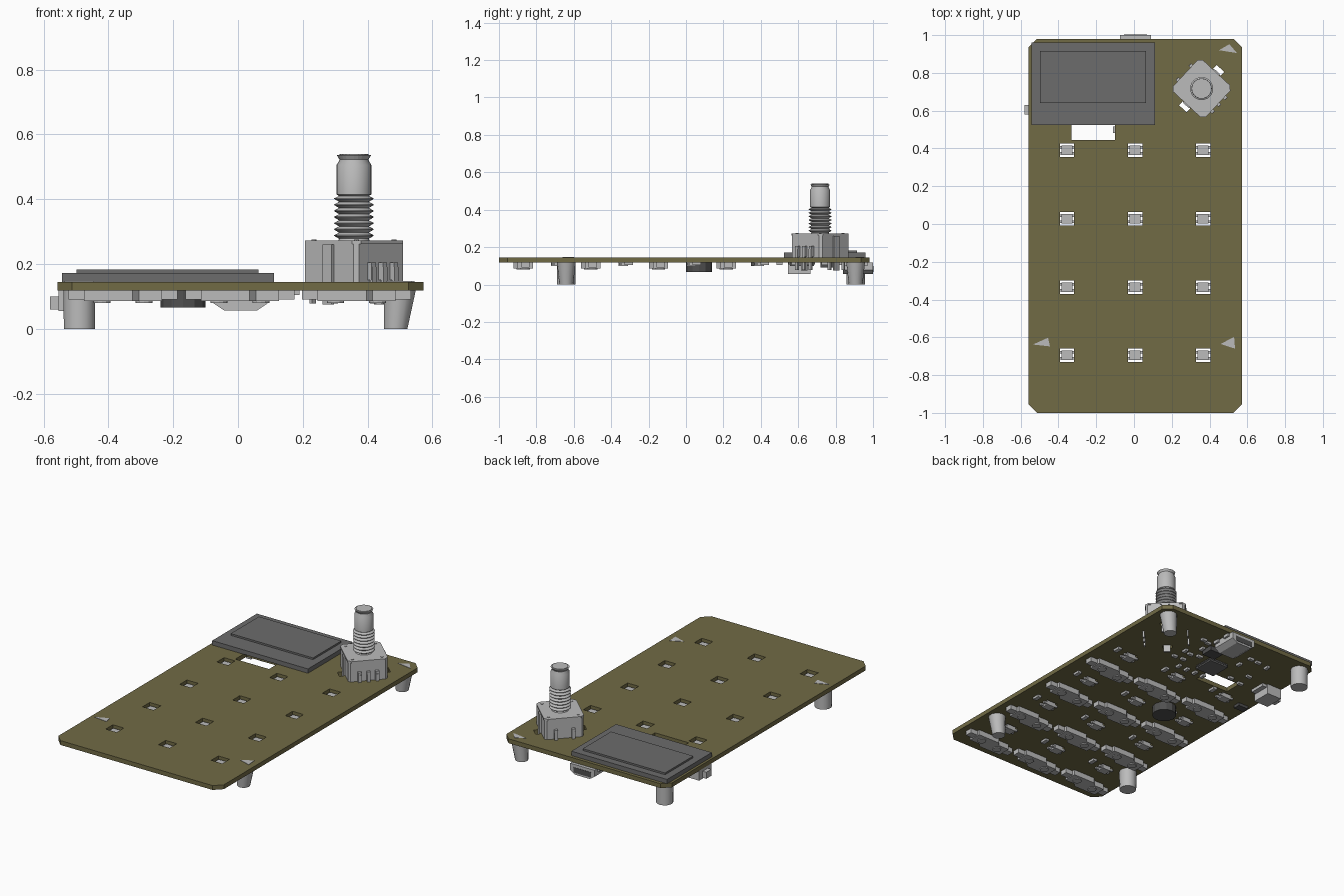
import bpy, bmesh, math, random
from mathutils import Matrix, Vector

cube = bpy.data.objects.get("Cube")
if cube:
    bpy.data.objects.remove(cube, do_unlink=True)


def material(name, r, g, b):
    m = bpy.data.materials.new(name)
    m.use_nodes = True
    m.diffuse_color = (r, g, b, 1)
    m.node_tree.nodes["Principled BSDF"].inputs["Base Color"].default_value = (r, g, b, 1)
    return m


OLIVE = material("olive board", .165, .145, .06)
METAL = material("light grey", .5, .5, .5)
GREY = material("screen grey", .15, .15, .15)
DARK = material("dark grey", .08, .08, .08)

BOTTOM, TOP = .118, .145   # board faces
random.seed(4)


def finish(name, bm, mat, smooth=False):
    bmesh.ops.recalc_face_normals(bm, faces=bm.faces)
    me = bpy.data.meshes.new(name)
    bm.to_mesh(me)
    bm.free()
    me.materials.append(mat)
    ob = bpy.data.objects.new(name, me)
    bpy.context.collection.objects.link(ob)
    if smooth:
        bpy.ops.object.select_all(action="DESELECT")
        ob.select_set(True)
        bpy.context.view_layer.objects.active = ob
        bpy.ops.object.shade_smooth_by_angle(angle=math.radians(35))
    return ob


def add_box(bm, x, y, z0, z1, w, d, turn=0):
    mat = (Matrix.Translation((x, y, (z0 + z1) / 2)) @ Matrix.Rotation(turn, 4, "Z")
           @ Matrix.Diagonal((w, d, z1 - z0, 1)))
    bmesh.ops.create_cube(bm, size=1, matrix=mat)


def add_prism(bm, points, z0, z1, place=Matrix()):
    # extrude a flat outline along its local z
    face = bm.faces.new([bm.verts.new(place @ Vector((x, y, z0))) for x, y in points])
    top = bmesh.ops.extrude_face_region(bm, geom=[face])["geom"]
    move = place.to_3x3() @ Vector((0, 0, z1 - z0))
    bmesh.ops.translate(bm, vec=move, verts=[g for g in top if isinstance(g, bmesh.types.BMVert)])


def add_tube(bm, x, y, z0, z1, r0, r1, sides=16, lean=0):
    made = bmesh.ops.create_cone(bm, cap_ends=True, segments=sides, radius1=r0, radius2=r1,
                                 depth=z1 - z0, matrix=Matrix.Translation((x, y, (z0 + z1) / 2)))
    for v in made["verts"]:
        if v.co.z < (z0 + z1) / 2:
            v.co.x += lean


def lathe(name, x, y, profile, mat, sides=24):
    bm = bmesh.new()
    rings = []
    for r, z in profile:
        rings.append([bm.verts.new((x + r * math.cos(a), y + r * math.sin(a), z))
                      for a in (math.tau * i / sides for i in range(sides))])
    for low, high in zip(rings, rings[1:]):
        for i in range(sides):
            j = (i + 1) % sides
            bm.faces.new((low[i], low[j], high[j], high[i]))
    bm.faces.new(rings[0][::-1])
    bm.faces.new(rings[-1])
    return finish(name, bm, mat, True)


def cut(target, bm):
    cutter = finish("cutter", bm, DARK)
    cutter.hide_render = True
    mod = target.modifiers.new("cut", "BOOLEAN")
    mod.operation, mod.object, mod.solver = "DIFFERENCE", cutter, "EXACT"
    bpy.context.view_layer.objects.active = target
    bpy.ops.object.modifier_apply(modifier=mod.name)
    bpy.data.objects.remove(cutter, do_unlink=True)


KEYS = [(x, y) for x in (-.355, .006, .366) for y in (.39, .028, -.335, -.695)]
EX, EY, TURN = .358, .717, math.radians(47)


def around(u, v):
    # point in the turned frame of the encoder
    c, s = math.cos(TURN), math.sin(TURN)
    return EX + u * c - v * s, EY + u * s + v * c


# Board with clipped corners, lamp windows, cable slot and encoder slots
L, R, F, B, C = -.558, .572, -1, .98, .045
bm = bmesh.new()
add_prism(bm, [(L + C, F), (R - C, F), (R, F + C), (R, B - C), (R - C, B),
               (L + C, B), (L, B - C), (L, F + C)], BOTTOM, TOP)
board = finish("circuit_board", bm, OLIVE)
bm = bmesh.new()
for x, y in KEYS:
    add_box(bm, x, y, .05, .2, .076, .07)
add_box(bm, -.215, .5, .05, .2, .23, .11)
for u in (-.132, .132):
    add_box(bm, *around(u, 0), .05, .2, .028, .055, TURN)
cut(board, bm)

# Lamps sunk in the windows
bm = bmesh.new()
for x, y in KEYS:
    add_box(bm, x, y, .098, .13, .058, .052)
    for s in (-1, 1):
        add_box(bm, x, y + s * .016, .104, .116, .098, .014)
finish("key_lamps", bm, METAL)

# Switch sockets: stepped body with solder tabs and pin collars
bm = bmesh.new()
step = [(-.12, -.052), (.03, -.052), (.05, -.03), (.12, -.03),
        (.12, .052), (-.03, .052), (-.05, .03), (-.12, .03)]
for x, y in KEYS:
    y -= .175
    add_prism(bm, step, .085, BOTTOM, Matrix.Translation((x, y, 0)))
    for s in (-1, 1):
        add_box(bm, x + s * .143, y + s * .012, .09, BOTTOM, .05, .045)
        add_tube(bm, x + s * .065, y + s * .01, .08, .1, .026, .026, 12)
finish("switch_sockets", bm, METAL)

# Diodes beside each lamp
bm = bmesh.new()
for x, y in KEYS:
    add_box(bm, x + .11, y + .03, .104, BOTTOM, .025, .045)
finish("diodes", bm, METAL)

# Feet; the right-hand pair taper inwards
bm = bmesh.new()
for y in (-.64, .907):
    add_tube(bm, -.49, y, 0, BOTTOM, .049, .05, 14)
    add_tube(bm, .5, y, 0, BOTTOM, .037, .05, 14, -.013)
finish("feet", bm, METAL, True)

# Triangular foot marks on the top face
bm = bmesh.new()
for tri in ([(.45, .92), (.545, .905), (.505, .952)],
            [(-.535, -.638), (-.445, -.648), (-.455, -.602)],
            [(.458, -.635), (.535, -.66), (.53, -.598)]):
    add_prism(bm, tri, TOP, TOP + .002)
finish("foot_marks", bm, METAL)

# Display
bm = bmesh.new()
add_box(bm, -.216, .742, TOP, .172, .654, .436)
add_box(bm, -.217, .778, .17, .183, .562, .275)
finish("display", bm, GREY)

# Encoder housing, lid, rivets, pins and clips
bm = bmesh.new()


def clipped(w, d, c):
    return [(w - c, -d), (w, c - d), (w, d - c), (w - c, d),
            (c - w, d), (-w, d - c), (-w, c - d), (c - w, -d)]


place = Matrix.Translation((EX, EY, 0)) @ Matrix.Rotation(TURN, 4, "Z")
add_prism(bm, clipped(.112, .114, .012), TOP, .262, place)
add_prism(bm, clipped(.115, .119, .02), .262, .272, place)
for u in (-.085, .085):
    for v in (-.09, .09):
        add_tube(bm, *around(u, v), .27, .275, .008, .008, 8)
    s = math.copysign(1, u)
    add_box(bm, *around(s * .117, 0), .075, .26, .01, .04, TURN)
for u, v in ((-.05, -1), (0, -1), (.05, -1), (-.05, 1), (.05, 1)):
    add_box(bm, *around(u, v * .118), .15, .205, .02, .026, TURN)
    add_box(bm, *around(u, v * .128), .078, .19, .018, .01, TURN)
finish("encoder_housing", bm, METAL)

# Threaded bush and smooth shaft
profile = [(.05, .27)]
for i in range(7):
    z = .278 + i * .019
    profile += [(.046, z), (.061, z + .009), (.061, z + .011)]
profile += [(.046, .41), (.054, .415), (.054, .505), (.045, .52), (.045, .54)]
lathe("encoder_shaft", EX, EY, profile, METAL)

# Splined, split tip
bm = bmesh.new()
teeth = []
for i in range(72):
    r = .057 if i % 4 < 2 else .049
    a = math.tau * i / 72
    teeth.append((EX + r * math.cos(a), EY + r * math.sin(a)))
add_prism(bm, teeth, .535, .638)
add_tube(bm, EX, EY, .637, .65, .055, .047, 24)
add_tube(bm, EX, EY, .52, .536, .043, .053, 24)
tip = finish("splined_tip", bm, METAL)
bm = bmesh.new()
add_box(bm, EX, EY, .575, .7, .2, .012, TURN)
cut(tip, bm)

# Data port at the back edge, chamfered underside
bm = bmesh.new()
upright = Matrix.Translation((.008, 1, 0)) @ Matrix.Rotation(math.pi / 2, 4, "X")
add_prism(bm, [(-.083, BOTTOM), (-.083, .078), (-.05, .056), (.05, .056),
               (.083, .078), (.083, BOTTOM)], 0, .16, upright)
for s in (-1, 1):
    for y in (.86, .95):
        add_box(bm, .008 + s * .088, y, .1, BOTTOM, .014, .04)
finish("data_port", bm, METAL)
bm = bmesh.new()
add_box(bm, .008, .999, .068, .1, .12, .006)
finish("port_opening", bm, DARK)

# Side switch with its knob
bm = bmesh.new()
add_box(bm, -.505, .605, .055, BOTTOM, .1, .12)
add_box(bm, -.565, .605, .06, .1, .03, .05)
add_box(bm, -.44, .605, .1, BOTTOM, .03, .1)
finish("side_switch", bm, METAL)

# Round sounder
bm = bmesh.new()
add_tube(bm, -.17, .07, .066, BOTTOM, .07, .07, 12)
finish("sounder", bm, DARK)

# Main chip with leads, and memory chip
bm = bmesh.new()
add_box(bm, -.07, .62, .1, BOTTOM, .13, .13)
for i in range(10):
    t = -.054 + i * .012
    add_box(bm, -.07 + t, .62, .108, BOTTOM, .005, .142)
    add_box(bm, -.07, .62 + t, .108, BOTTOM, .142, .005)
finish("main_chip", bm, GREY)
bm = bmesh.new()
add_box(bm, .04, .757, .09, BOTTOM, .09, .075)
add_box(bm, -.5, .37, .1, BOTTOM, .07, .045)
finish("memory_and_charge_chips", bm, DARK)

# Scattered small parts around the chips
bm = bmesh.new()
for x in (-.32, -.25, -.18, .05, .11, .17):
    for y in (.58, .66, .74, .82):
        if random.random() < .75 and not (x == .05 and .7 < y < .8):
            size = (.034, .02) if random.random() < .5 else (.02, .034)
            add_box(bm, x + random.uniform(-.012, .012), y + random.uniform(-.012, .012),
                    .104, BOTTOM, *size)
for x in (-.1, -.04, .02, .08):
    add_box(bm, x, .5, .104, BOTTOM, .02, .034)
finish("small_parts", bm, METAL)
